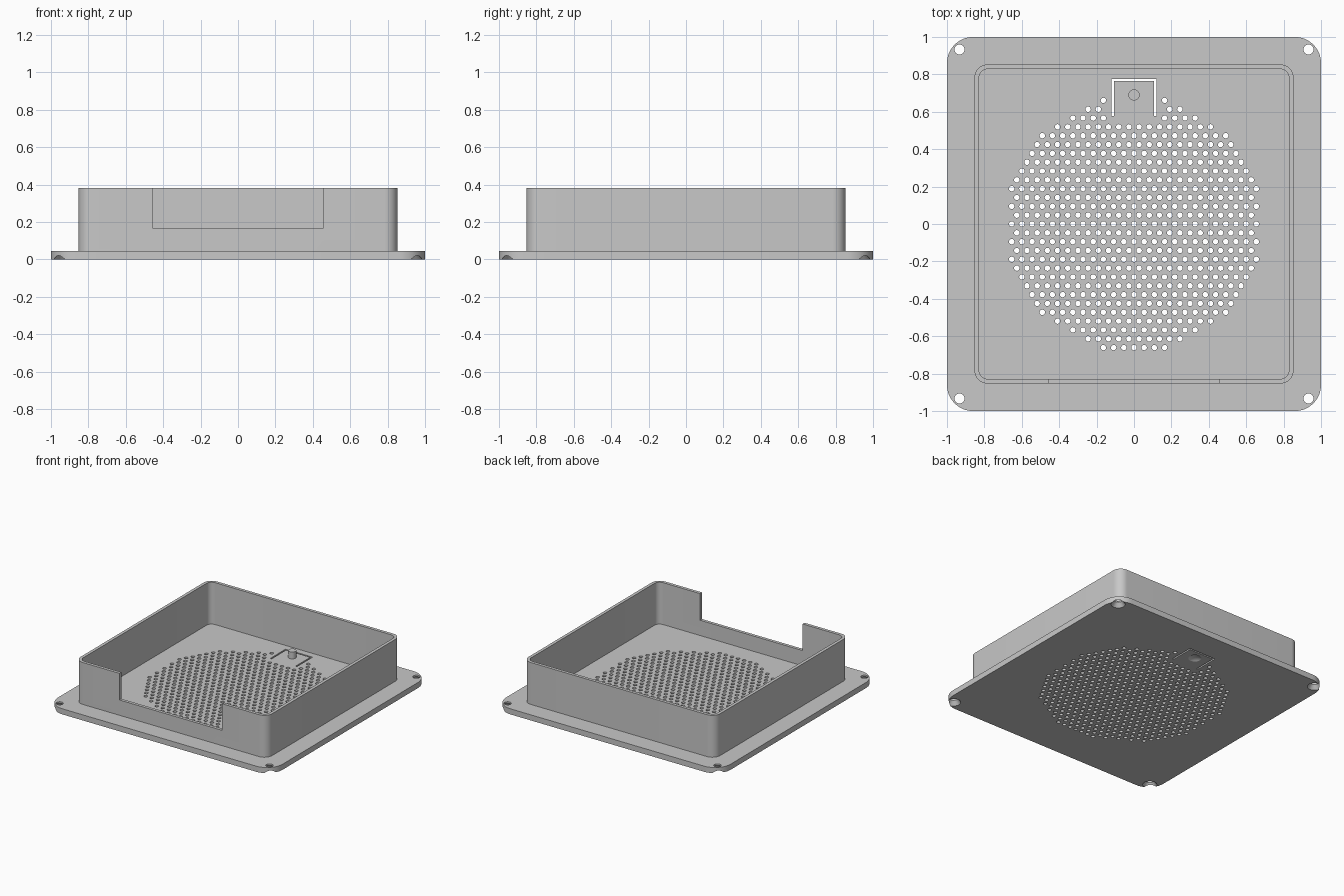
import bpy
from math import sin, cos, pi, hypot, sqrt
from mathutils import Vector
from mathutils.geometry import delaunay_2d_cdt

if "Cube" in bpy.data.objects:
    bpy.data.objects.remove(bpy.data.objects["Cube"])

# Single grey plastic
grey = bpy.data.materials.new("grey plastic")
grey.use_nodes = True
colour = (0.58, 0.58, 0.58, 1)
grey.diffuse_color = colour
for node in grey.node_tree.nodes:
    if node.type == 'BSDF_PRINCIPLED':
        node.inputs["Base Color"].default_value = colour


def circle(cx, cy, r, n):
    return [(cx + r * cos(2 * pi * i / n), cy + r * sin(2 * pi * i / n)) for i in range(n)]


def rectangle(x0, y0, x1, y1):
    return [(x0, y0), (x1, y0), (x1, y1), (x0, y1)]


def rounded_square(half, r, steps=12):
    c = half - r
    pts = []
    for k, (sx, sy) in enumerate([(1, 1), (-1, 1), (-1, -1), (1, -1)]):
        for i in range(steps + 1):
            a = (k + i / steps) * pi / 2
            pts.append((sx * c + r * cos(a), sy * c + r * sin(a)))
    return pts


def inside(p, loop):
    """Even-odd test of a point against a closed loop."""
    odd = False
    for (ax, ay), (bx, by) in zip(loop, loop[1:] + loop[:1]):
        if (ay > p.y) != (by > p.y) and p.x < ax + (p.y - ay) * (bx - ax) / (by - ay):
            odd = not odd
    return odd


def make_object(name, verts, faces):
    mesh = bpy.data.meshes.new(name)
    mesh.from_pydata(verts, [], faces)
    mesh.materials.append(grey)
    obj = bpy.data.objects.new(name, mesh)
    bpy.context.collection.objects.link(obj)
    return obj


def prism(name, loops, z0, z1):
    """Extrude a convex outline with holes, given as closed loops, between two heights."""
    pts, polys, owner = [], [], []
    for k, loop in enumerate(loops):
        polys.append(list(range(len(pts), len(pts) + len(loop))))
        pts += [Vector(p) for p in loop]
        owner += [k] * len(loop)
    result = delaunay_2d_cdt(pts, [], polys, 1, 1e-6, False)
    flat = result[0]

    def in_hole(tri):
        rings = {owner[i] for i in tri}
        ring = rings.pop()
        if rings or ring == 0:
            return False
        return inside(sum((flat[i] for i in tri), Vector((0, 0))) / len(tri), loops[ring])

    tris = [tuple(t) for t in result[2] if not in_hole(t)]
    n = len(flat)
    verts = [(p.x, p.y, z) for z in (z0, z1) for p in flat]
    faces = [t[::-1] for t in tris] + [tuple(i + n for i in t) for t in tris]
    edges = {(t[i], t[(i + 1) % len(t)]) for t in tris for i in range(len(t))}
    faces += [(a, b, b + n, a + n) for a, b in sorted(edges) if (b, a) not in edges]
    return make_object(name, verts, faces)


def lathe(name, profile, cx, cy, n=32):
    """Stack circles of (radius, height), bottom to top, into a closed solid."""
    verts = [(x, y, z) for r, z in profile for x, y in circle(cx, cy, r, n)]
    last = (len(profile) - 1) * n
    faces = [tuple(range(n))[::-1], tuple(range(last, last + n))]
    for k in range(0, last, n):
        for i in range(n):
            j = (i + 1) % n
            faces.append((k + i, k + j, k + n + j, k + n + i))
    return make_object(name, verts, faces)


def cut(obj, cutter):
    cutter.hide_render = True
    mod = obj.modifiers.new("cut", 'BOOLEAN')
    mod.operation = 'DIFFERENCE'
    mod.solver = 'EXACT'
    mod.object = cutter
    bpy.context.view_layer.objects.active = obj
    bpy.ops.object.modifier_apply(modifier=mod.name)
    bpy.data.objects.remove(cutter)


THICK = 0.045

# Speaker grille: hexagonal grid of holes in a circle, left clear round the tab
PITCH = 0.0545
holes = []
for row in range(-14, 15):
    y = row * PITCH * sqrt(3) / 2
    for col in range(-13, 14):
        x = (col + 0.5 * (row % 2)) * PITCH
        near_tab = abs(x) < 0.15 and y > 0.54
        if hypot(x, y) < 12.5 * PITCH and not near_tab:
            holes.append(circle(x, y, 0.0145, 16))

# U-shaped slit that frees the button tab
OUT, IN, LOW, HIGH, GAP = 0.12, 0.108, 0.578, 0.776, 0.012
slit = [(-OUT, LOW), (-IN, LOW), (-IN, HIGH - GAP), (IN, HIGH - GAP),
        (IN, LOW), (OUT, LOW), (OUT, HIGH), (-OUT, HIGH)]

base_plate = prism("base_plate", [rounded_square(1, 0.14), slit] + holes, 0, THICK)

# Countersunk screw holes at the corners
for sx in (-1, 1):
    for sy in (-1, 1):
        screw = [(0.0596, -0.01), (0.027, 0.033), (0.027, 0.06)]
        cut(base_plate, lathe("screw_cutter", screw, sx * 0.933, sy * 0.933))

# Shallow finger dimple under the button tab
R, DEPTH, BUTTON_Y = 0.0893, 0.014, 0.69
dimple = [(R * cos(a), DEPTH - R + R * sin(a))
          for a in (0.2 + (pi / 2 - 0.22) * i / 16 for i in range(17))]
cut(base_plate, lathe("dimple_cutter", dimple, 0, BUTTON_Y))

# Button peg on the tab
button_peg = lathe("button_peg", [(0.03, THICK - 0.005), (0.03, 0.1)], 0, BUTTON_Y)

# Surrounding wall with a notch at the front
wall = prism("wall", [rounded_square(0.853, 0.07), rounded_square(0.828, 0.045)],
             THICK - 0.005, 0.382)
cut(wall, prism("notch_cutter", [rectangle(-0.457, -0.95, 0.457, -0.7)], 0.168, 0.5))

# Smooth the rounded surfaces, keep the edges sharp
bpy.ops.object.select_all(action='DESELECT')
for obj in (base_plate, button_peg, wall):
    obj.select_set(True)
bpy.context.view_layer.objects.active = base_plate
bpy.ops.object.shade_smooth_by_angle()
